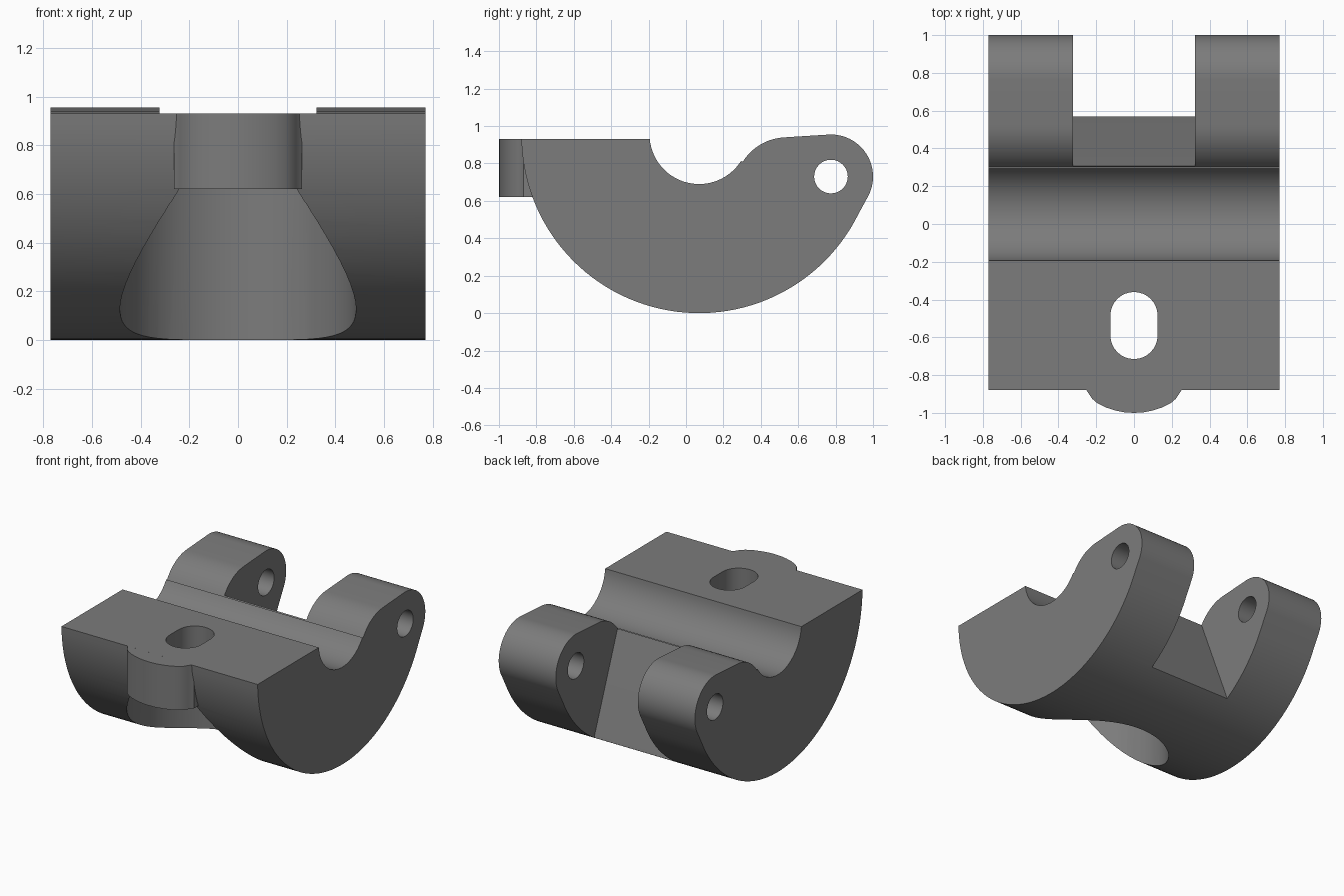
import bpy, bmesh
from math import sin, cos, radians
from mathutils import Vector

if "Cube" in bpy.data.objects:
    bpy.data.objects.remove(bpy.data.objects["Cube"])


def arc(cx, cy, r, a0, a1, n):
    """Points along an arc, angles in degrees."""
    steps = [radians(a0 + (a1 - a0) * i / n) for i in range(n + 1)]
    return [(cx + r * cos(a), cy + r * sin(a)) for a in steps]


def prism(name, outline, lo, hi, axis):
    """Extrude a 2D outline: axis 'X' takes (y, z) points, axis 'Z' takes (x, y) points."""
    bm = bmesh.new()
    place = (lambda p: (lo, p[0], p[1])) if axis == 'X' else (lambda p: (p[0], p[1], lo))
    face = bm.faces.new([bm.verts.new(place(p)) for p in outline])
    ext = bmesh.ops.extrude_face_region(bm, geom=[face])
    offset = Vector((hi - lo, 0, 0)) if axis == 'X' else Vector((0, 0, hi - lo))
    bmesh.ops.translate(bm, vec=offset,
                        verts=[v for v in ext['geom'] if isinstance(v, bmesh.types.BMVert)])
    bmesh.ops.recalc_face_normals(bm, faces=bm.faces)
    mesh = bpy.data.meshes.new(name)
    bm.to_mesh(mesh)
    bm.free()
    obj = bpy.data.objects.new(name, mesh)
    bpy.context.collection.objects.link(obj)
    return obj


def combine(target, tool, operation):
    """Apply a boolean and discard the tool object."""
    mod = target.modifiers.new("bool", 'BOOLEAN')
    mod.operation, mod.object, mod.solver = operation, tool, 'EXACT'
    bpy.context.view_layer.objects.active = target
    bpy.ops.object.modifier_apply(modifier=mod.name)
    bpy.data.objects.remove(tool, do_unlink=True)


# Side profile: round belly, hinge ear, shoulder, groove
profile = (arc(0.07, 0.95, 0.95, 181.2, 333.7, 56)
           + arc(0.775, 0.73, 0.225, -26, 93, 24)
           + arc(0.54, 0.66, 0.28, 93, 148, 10)
           + arc(0.07, 0.955, 0.265, -32, -174.6, 28))
body = prism("clamp_body", profile, -0.77, 0.77, 'X')

# Round clearance under the front lip
combine(body, prism("undercut", arc(0, -0.4, 0.485, 0, 354, 59), -0.1, 0.62, 'Z'), 'DIFFERENCE')

# Bulging front lip with filleted corners
half = [(0.265, -0.75), (0.262, -0.87), (0.25, -0.882), (0.238, -0.9), (0.222, -0.925),
        (0.195, -0.948), (0.15, -0.971), (0.1, -0.987), (0.05, -0.997)]
lip = half + [(0, -1)] + [(-x, y) for x, y in reversed(half)]
combine(body, prism("front_lip", lip, 0.62, 0.93, 'Z'), 'UNION')

# Slot between the two hinge ears, with a sloping floor
slot = [(0.158, 1.2), (0.31, 0.81), (0.56, 0.17), (0.57, 0.14), (0.57, -0.1), (1.2, -0.1), (1.2, 1.2)]
combine(body, prism("ear_slot", slot, -0.322, 0.322, 'X'), 'DIFFERENCE')

# Hinge pin hole
combine(body, prism("pin_hole", arc(0.775, 0.73, 0.09, 0, 348.75, 31), -1, 1, 'X'), 'DIFFERENCE')

# Oblong bolt hole
oblong = arc(0, -0.485, 0.125, 0, 180, 16) + arc(0, -0.59, 0.125, 180, 360, 16)
combine(body, prism("bolt_hole", oblong, 0.3, 1.2, 'Z'), 'DIFFERENCE')

# Colour and shading
grey = bpy.data.materials.new("mid_grey")
grey.diffuse_color = (0.2, 0.2, 0.2, 1)
grey.use_nodes = True
grey.node_tree.nodes["Principled BSDF"].inputs["Base Color"].default_value = grey.diffuse_color
body.data.materials.clear()
body.data.materials.append(grey)
for poly in body.data.polygons:
    poly.material_index = 0
bpy.ops.object.select_all(action='DESELECT')
body.select_set(True)
bpy.context.view_layer.objects.active = body
bpy.ops.object.shade_smooth_by_angle(angle=radians(25))
